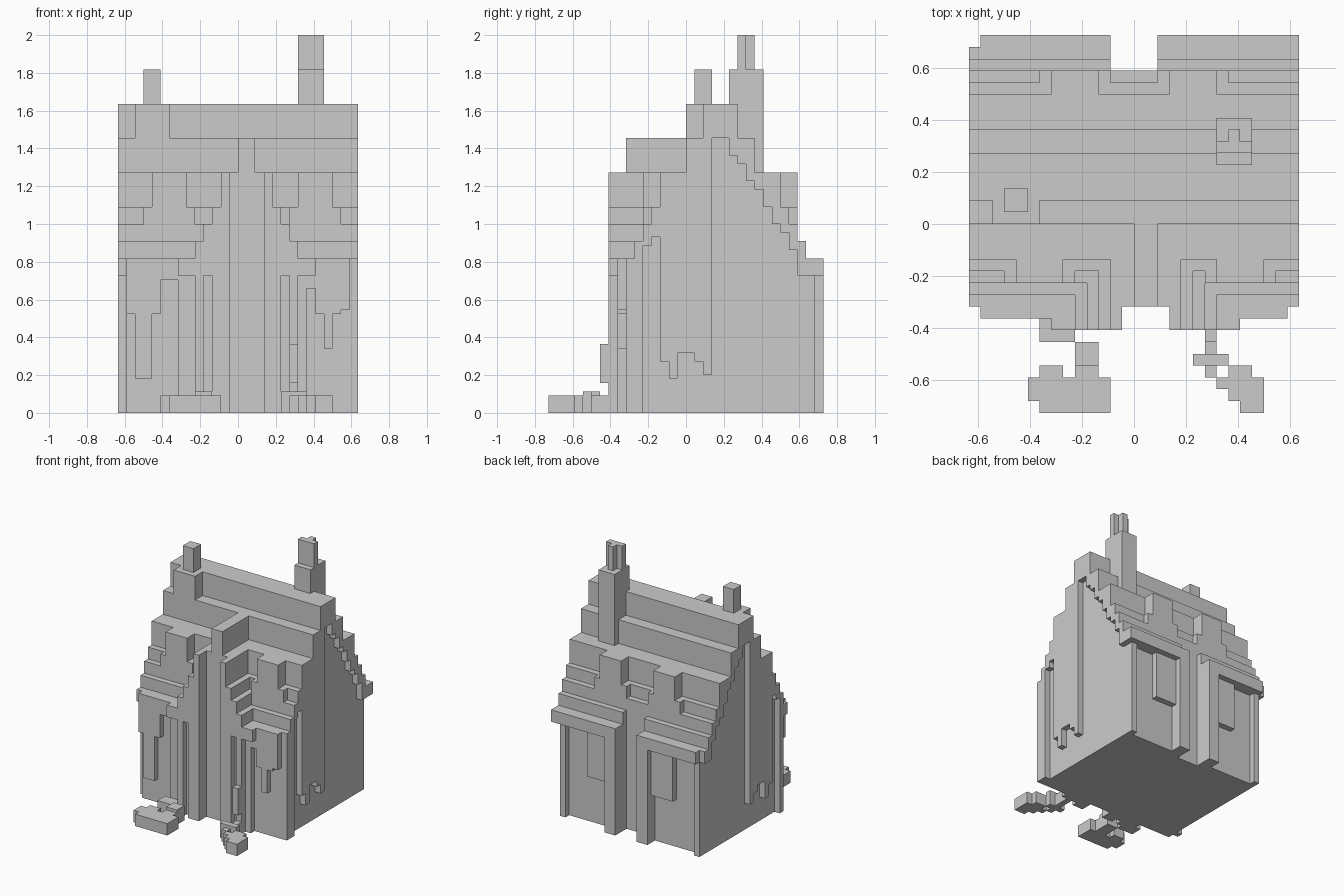
import bpy, bmesh
from mathutils import Matrix, Vector

if "Cube" in bpy.data.objects:
    bpy.data.objects.remove(bpy.data.objects["Cube"])

V = 1 / 22  # one block


def part(name, boxes):
    """One object from boxes (x0, x1, y0, y1, z0, z1) given in blocks."""
    bm = bmesh.new()
    for x0, x1, y0, y1, z0, z1 in boxes:
        size = Vector((x1 - x0, y1 - y0, z1 - z0)) * V
        mid = Vector((x0 + x1, y0 + y1, z0 + z1)) * V / 2
        bmesh.ops.create_cube(bm, size=1, matrix=Matrix.Translation(mid) @ Matrix.Diagonal((*size, 1)))
    me = bpy.data.meshes.new(name)
    bm.to_mesh(me)
    bm.free()
    ob = bpy.data.objects.new(name, me)
    bpy.context.collection.objects.link(ob)


def both(boxes):
    """Boxes plus their copies mirrored in x."""
    return boxes + [(-b[1], -b[0], *b[2:]) for b in boxes]


# House body: ground storey, with passage notches front and back
part("house_body", [(-13, 13, -7, 13, 0, 16), (-1, 3, -7, -6, 16, 28)])
part("rear_walls", both([(2, 4, 13, 16, 0, 16), (4, 13, 13, 14, 0, 16)]))
part("rear_corner_piers", both([(12, 13, 14, 15, 0, 16)]))
part("rear_window_panels", both([(4, 8, 14, 15, 8, 16)]))

# Stepped roof core (inside the gable trim)
tiers = [(-7, 13, 16, 18), (-6, 13, 18, 20), (-5, 13, 20, 22), (-4, 12, 22, 24),
         (-3, 11, 24, 28), (0, 8, 28, 32), (2, 6, 32, 36)]
part("roof_core", [(-13, 13, *t) for t in tiers])
part("rear_eaves", [(2, 14, 13, 16, 16, 18), (-13, -2, 13, 16, 16, 18), (-14, -13, 13, 15, 16, 18)]
     + both([(2, 14, 13, 14, 18, 20)]))
part("front_eaves", [(-13, -5, -8, -7, 16, 18), (7, 13, -8, -7, 16, 18),
                     (-7, -5, -9, -8, 16, 18), (7, 9, -9, -8, 16, 18)])


# Gable ends: roof trim with a stepped underside, raised panel, corner pilasters
def roof_top(y):
    return max([t[3] for t in tiers if t[0] <= y < t[1]] or [18])


trim = []
for y in range(-7, 13):
    if y >= 3:
        low = min(32, round(32 - 1.6 * (y - 4)))
    elif y >= -3:
        low = (6, 4, 7, 7, 6, 4.5)[y + 3]
    else:
        low = (16, 16, 19.5, 20.5)[y + 7]
    trim.append((13, 14, y, y + 1, low, roof_top(y)))
part("gable_trim", both(trim))
part("corner_pilasters", [(13, 14, -7, -5, 0, 16), (-14, -13, -6, -5, 0, 16)])

# Party wall and cross gable stepping down on each side of it (centre x = 1)
part("party_wall", [(0, 2, -7, 0, 28, 32)])
gable = [(-1, 3, -7, -3, 24, 28)]
for reach, y, z0, z1 in ((3, -3, 24, 28), (4, -4, 22, 24), (5, -5, 20, 22), (6, -6, 18, 20), (6, -7, 16, 18)):
    for a, b in ((1 - reach, -1), (3, 1 + reach)):
        gable.append((a, b, -9, y, z0, z1))
part("cross_gable", gable)
part("front_piers", [(-3, -1, -9, -7, 0, 20), (-5, -4, -9, -7, 0, 18), (-4, -3, -8, -7, 0, 20),
                     (-7, -5, -8, -7, 0, 16), (3, 5, -9, -7, 0, 20), (5, 6, -8, -7, 0, 20),
                     (6, 7, -9, -7, 0, 16), (7, 8, -8, -7, 0, 16)])

# Dormers
part("front_dormers", [(-10, -6, -5, -3, 22, 28), (-11, -5, -5, -4, 22, 24),
                       (7, 11, -5, -3, 22, 28), (6, 12, -5, -4, 22, 24)])
part("rear_dormers", both([(3, 7, 11, 13, 24, 28), (2, 8, 12, 13, 22, 24)]))

# Chimneys
part("large_chimney", [(7, 10, 5, 9, 28, 40), (7, 10, 6, 7, 40, 44), (8, 9, 7, 8, 40, 44)])
part("small_chimney", [(-11, -9, 1, 3, 36, 40), (-12, -8, 0, 2, 32, 36)])

# Vines hanging under the front eaves
vines = [(-13, -12, 11.5), (-12, -10, 4), (-10, -9, 11.5), (-9, -7, 15.5),
         (8, 9, 14.5), (9, 10, 11.5), (10, 11, 7.5), (11, 12, 11.5), (12, 13, 12)]
part("hanging_vines", [(a, b, -8, -7, z, 16) for a, b, z in vines])

# Shrubs in front
part("left_shrub", [(-9, -4, -14, -13, 0, 2), (-9, -3, -15, -14, 0, 2), (-8, -2, -16, -14, 0, 2),
                    (-8, -6, -13, -12, 0, 2), (-5, -2, -14, -13, 0, 2), (-5, -3, -13, -12, 0, 2),
                    (-5, -3, -12, -10, 0, 2.5), (-8, -5, -10, -8, 0, 2)])
part("right_shrub", [(6, 7, -13, -9, 0, 2), (5, 8, -12, -11, 0, 2.5), (7, 9, -14, -13, 0, 2),
                     (8, 10, -14, -12, 0, 2), (8, 11, -15, -13, 0, 2), (9, 11, -16, -14, 0, 2),
                     (6, 7, -10, -9, 3.5, 8)])
